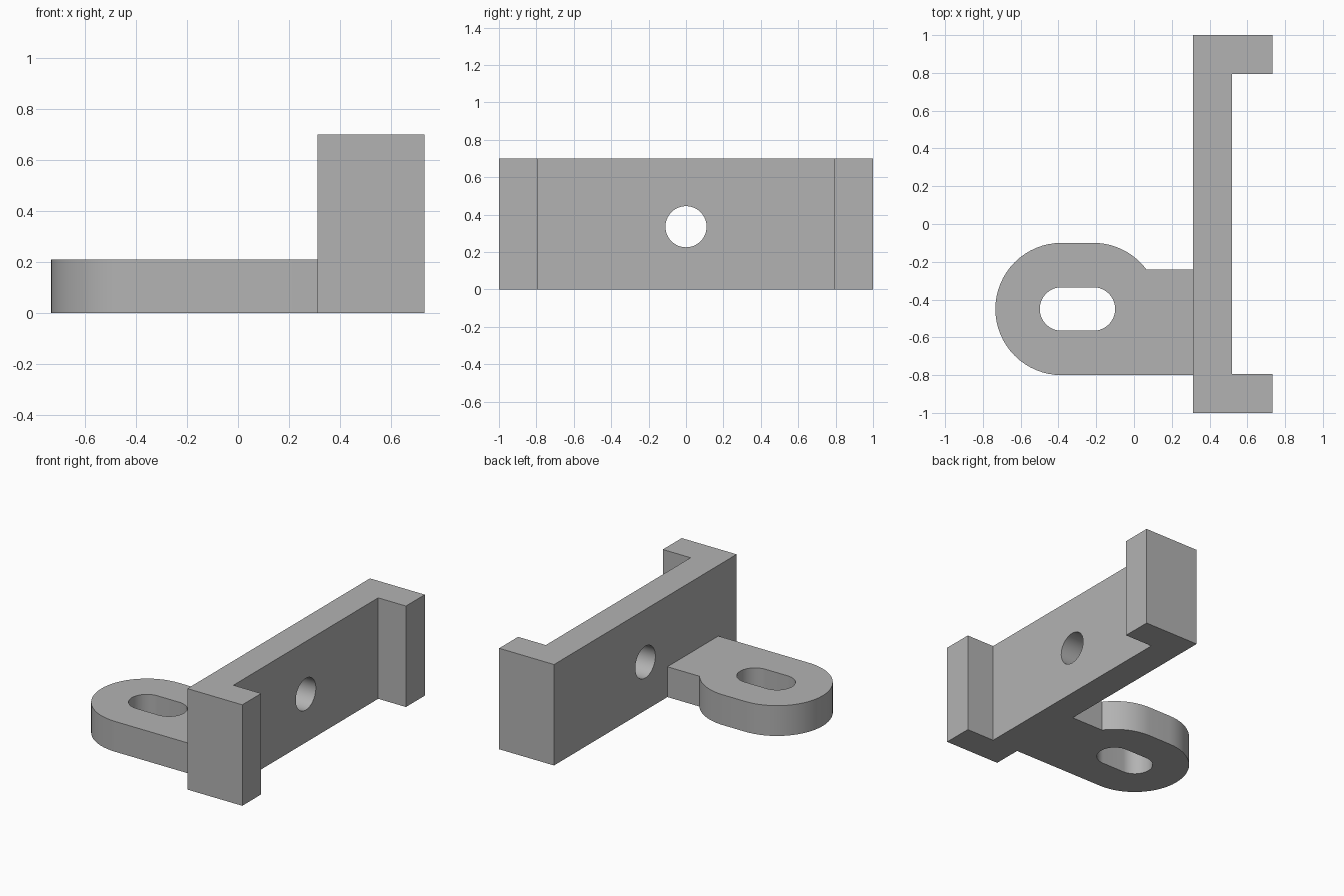
import bpy
import bmesh
from math import pi, sin, cos, asin, radians
from mathutils import Matrix

cube = bpy.data.objects.get("Cube")
if cube:
    bpy.data.objects.remove(cube, do_unlink=True)

grey = bpy.data.materials.new("plain grey")
grey.use_nodes = True
colour = (0.45, 0.45, 0.45, 1)
grey.diffuse_color = colour
grey.node_tree.nodes["Principled BSDF"].inputs["Base Color"].default_value = colour


def prism(name, outline, z0, z1):
    """Extrude a counter-clockwise outline from z0 to z1."""
    bm = bmesh.new()
    base = bm.faces.new([bm.verts.new((x, y, z0)) for x, y in outline])
    top = bmesh.ops.extrude_face_region(bm, geom=[base])["geom"]
    bmesh.ops.translate(bm, vec=(0, 0, z1 - z0),
                        verts=[v for v in top if isinstance(v, bmesh.types.BMVert)])
    bmesh.ops.recalc_face_normals(bm, faces=bm.faces)
    mesh = bpy.data.meshes.new(name)
    bm.to_mesh(mesh)
    bm.free()
    mesh.materials.append(grey)
    obj = bpy.data.objects.new(name, mesh)
    bpy.context.collection.objects.link(obj)
    return obj


def arc(cx, cy, r, start, end, steps=32):
    angles = [start + (end - start) * i / steps for i in range(steps + 1)]
    return [(cx + r * cos(a), cy + r * sin(a)) for a in angles]


def select(obj):
    bpy.ops.object.select_all(action="DESELECT")
    obj.select_set(True)
    bpy.context.view_layer.objects.active = obj


def cut(obj, cutter):
    cutter.hide_render = True
    mod = obj.modifiers.new("hole", "BOOLEAN")
    mod.operation = "DIFFERENCE"
    mod.solver = "EXACT"
    mod.object = cutter
    select(obj)
    bpy.ops.object.modifier_apply(modifier=mod.name)
    bpy.data.objects.remove(cutter, do_unlink=True)
    bpy.ops.object.shade_smooth_by_angle(angle=radians(30))


# Upright channel: back wall with a return flange at each end
back, web, tip = 0.312, 0.52, 0.733
half, inner = 1.0, 0.793
channel = prism("upright_channel",
                [(back, -half), (tip, -half), (tip, -inner), (web, -inner),
                 (web, inner), (tip, inner), (tip, half), (back, half)], 0, 0.70)

# Round bolt hole through the wall
bolt = prism("bolt_cutter", arc(0, 0, 0.11, 0, 2 * pi, 64)[:-1], -0.3, 0.3)
bolt.data.transform(Matrix.Translation((0.41, 0, 0.335)) @ Matrix.Rotation(pi / 2, 4, "Y"))
cut(channel, bolt)

# Rounded foot joined to the wall by a narrower neck
left, right, cy, r = -0.384, -0.215, -0.45, 0.35
neck_y = -0.242
meet = asin((neck_y - cy) / r)
foot = prism("slotted_foot",
             [(back, cy - r), (back, neck_y)]
             + arc(right, cy, r, meet, pi / 2, 16)
             + arc(left, cy, r, pi / 2, 3 * pi / 2), 0, 0.21)

# Slot through the foot
slot = prism("slot_cutter",
             arc(right, cy, 0.115, -pi / 2, pi / 2)
             + arc(left, cy, 0.115, pi / 2, 3 * pi / 2), -0.1, 0.4)
cut(foot, slot)
